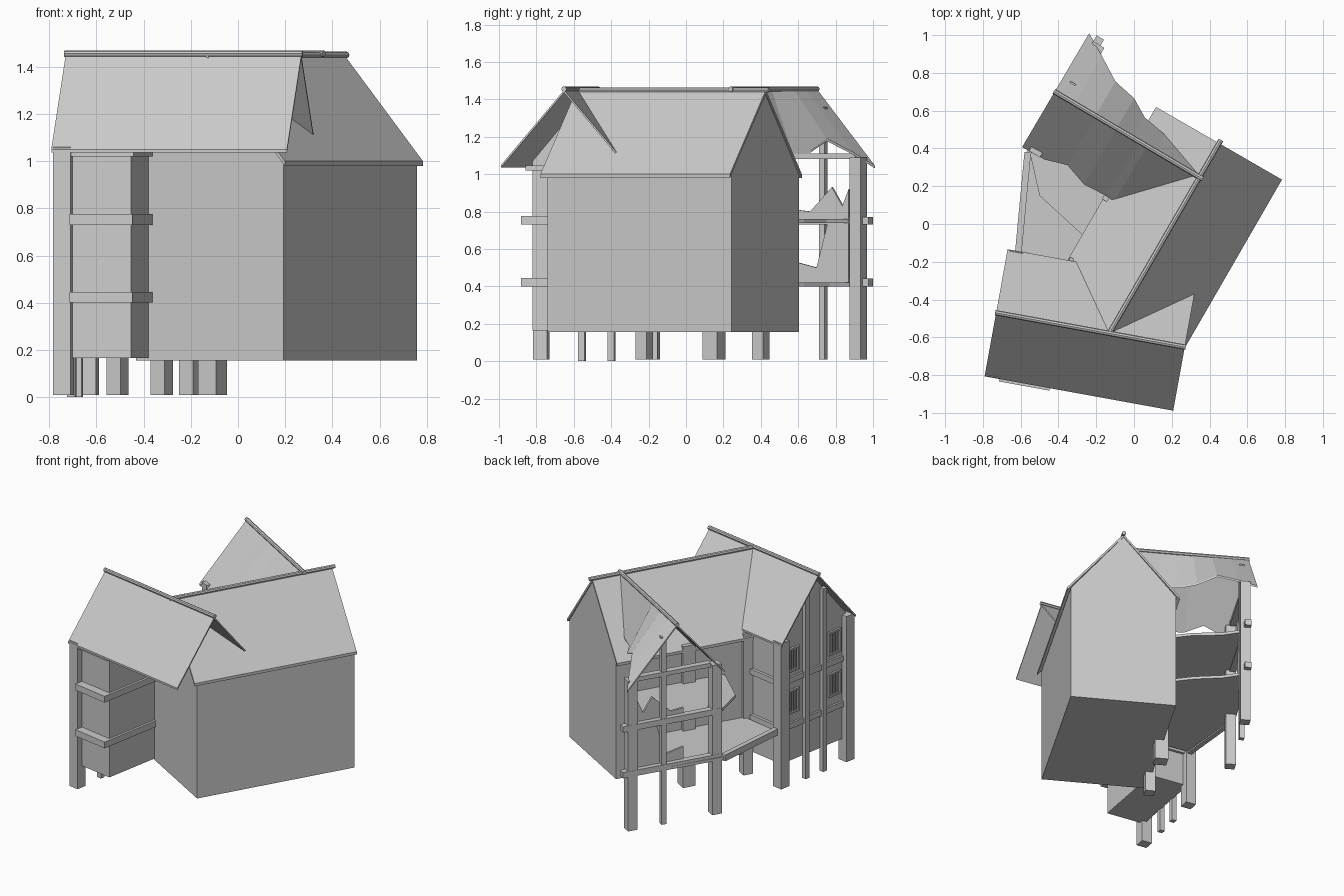
import bpy, bmesh
from math import radians
from mathutils import Matrix, Vector

old = bpy.data.objects.get("Cube")
if old:
    bpy.data.objects.remove(old)

grey = bpy.data.materials.new("plain_grey")
grey.use_nodes = True
COLOUR = (0.6, 0.6, 0.6, 1)
grey.diffuse_color = COLOUR
grey.node_tree.nodes["Principled BSDF"].inputs["Base Color"].default_value = COLOUR


def frame(x, y, degrees):
    return Matrix.Translation((x, y, 0)) @ Matrix.Rotation(radians(degrees), 4, "Z")


# Each building has its own turned frame
WORLD = Matrix.Identity(4)
MAIN = frame(-0.12, -0.56, -30)
FRONT = frame(-0.73, -0.47, -10.3)
BACK = frame(-0.42, 0.70, -30.5)


def finish(name, bm, place):
    bmesh.ops.recalc_face_normals(bm, faces=bm.faces)
    mesh = bpy.data.meshes.new(name)
    bm.to_mesh(mesh)
    bm.free()
    ob = bpy.data.objects.new(name, mesh)
    ob.matrix_world = place
    mesh.materials.append(grey)
    bpy.context.collection.objects.link(ob)
    return ob


def solid(name, place, outline, push):
    """Extrude a flat 3D outline along the push vector."""
    bm = bmesh.new()
    face = bm.faces.new([bm.verts.new(p) for p in outline])
    moved = bmesh.ops.extrude_face_region(bm, geom=[face])["geom"]
    verts = [v for v in moved if isinstance(v, bmesh.types.BMVert)]
    bmesh.ops.translate(bm, verts=verts, vec=Vector(push))
    return finish(name, bm, place)


def box(name, place, u, v, z):
    base = [(u[0], v[0], z[0]), (u[1], v[0], z[0]), (u[1], v[1], z[0]), (u[0], v[1], z[0])]
    return solid(name, place, base, (0, 0, z[1] - z[0]))


def post(name, place, u, v, size, top, bottom=0.01):
    h = size / 2
    return box(name, place, (u - h, u + h), (v - h, v + h), (bottom, top))


def sheet(name, place, ridge, eave, thick=0.014):
    """Roof slope spanning two matching rows of points."""
    bm = bmesh.new()
    top = [bm.verts.new(p) for p in ridge]
    low = [bm.verts.new(p) for p in eave]
    for i in range(len(top) - 1):
        bm.faces.new((top[i], top[i + 1], low[i + 1], low[i]))
    moved = bmesh.ops.extrude_face_region(bm, geom=bm.faces[:])["geom"]
    verts = [v for v in moved if isinstance(v, bmesh.types.BMVert)]
    bmesh.ops.translate(bm, verts=verts, vec=(0, 0, -thick))
    return finish(name, bm, place)


def ridge_cap(name, place, start, end, radius=0.014):
    a, b = Vector(start), Vector(end)
    bm = bmesh.new()
    bmesh.ops.create_cone(bm, cap_ends=True, segments=8, radius1=radius, radius2=radius,
                          depth=(b - a).length)
    turn = (b - a).to_track_quat("Z", "Y").to_matrix().to_4x4()
    bmesh.ops.transform(bm, matrix=Matrix.Translation((a + b) / 2) @ turn, verts=bm.verts)
    return finish(name, bm, place)


# Main block with its gabled walls, roof and ridge
solid("main_walls", MAIN, [(-0.36, 0, 0.155), (0.36, 0, 0.155), (0.36, 0, 1.0),
                           (0, 0, 1.43), (-0.36, 0, 1.0)], (0, 1.135, 0))
for side, label in ((-1, "inner"), (1, "outer")):
    sheet("main_roof_" + label, MAIN, [(0, -0.03, 1.45), (0, 1.14, 1.45)],
          [(side * 0.385, -0.03, 1.0), (side * 0.385, 1.14, 1.0)], 0.02)
ridge_cap("main_ridge", MAIN, (0, -0.03, 1.45), (0, 1.16, 1.45))
for v, size in ((0.19, 0.07), (0.62, 0.09)):
    post("main_post", MAIN, -0.345, v, size, 1.03)

# Front wing body, roof and ridge
solid("front_wing_walls", FRONT, [(0.05, -0.295, 0.165), (0.05, 0.295, 0.165), (0.05, 0.295, 1.07),
                                  (0.05, 0, 1.42), (0.05, -0.295, 1.07)], (0.285, 0, 0))
for side, label in ((-1, "front"), (1, "rear")):
    sheet("front_wing_roof_" + label, FRONT, [(0, 0, 1.45), (1.015, 0, 1.45)],
          [(0, side * 0.342, 1.05), (1.015, side * 0.342, 1.05)])
ridge_cap("front_wing_ridge", FRONT, (-0.005, 0, 1.455), (1.02, 0, 1.455))

# Front wing frame: corner posts, gable studs, bands
for v in (-0.3, 0.3):
    post("front_wing_post", FRONT, 0.045, v, 0.075, 1.06)
for v in (-0.08, 0.08):
    post("front_wing_stud", FRONT, 0.04, v, 0.035, 1.32, 0.0)
for z in (0.4, 0.73):
    box("front_wing_band", FRONT, (0.08, 0.352), (-0.355, 0.29), (z, z + 0.045))
    box("gable_band", FRONT, (0.036, 0.06), (-0.3, 0.3), (z, z + 0.04))
    box("link_beam", FRONT, (0.05, 0.42), (0.28, 0.315), (z, z + 0.04))
box("front_wing_top_band", FRONT, (0.08, 0.352), (-0.33, 0.29), (1.02, 1.045))

# Barred windows on the front wing gable
for v in (-0.19, 0.19):
    for z in (0.59, 0.89):
        for side in (-1, 1):
            box("window_jamb", FRONT, (0.036, 0.06), sorted((v + side * 0.042, v + side * 0.054)),
                (z - 0.085, z + 0.085))
            box("window_rail", FRONT, (0.036, 0.06), (v - 0.054, v + 0.054),
                sorted((z + side * 0.073, z + side * 0.085)))
        for k in (-1, 0, 1):
            post("window_bar", FRONT, 0.046, v + k * 0.022, 0.008, z + 0.08, z - 0.08)

# Ruined back wing: sagging roof slopes and ridge
eave_out = [(0, 0.36, 1.045), (0.12, 0.29, 1.12), (0.25, 0.21, 1.19), (0.38, 0.184, 1.13),
            (0.48, 0.125, 1.13), (0.62, 0.1, 1.13), (0.9, 0.02, 1.40)]
eave_in = [(0, -0.34, 1.06), (0.137, -0.336, 1.06), (0.255, -0.30, 1.1), (0.383, -0.344, 1.06),
           (0.517, -0.336, 1.05), (0.567, -0.34, 1.05), (0.9, -0.02, 1.40)]
for label, eave in (("outer", eave_out), ("inner", eave_in)):
    sheet("back_wing_roof_" + label, BACK, [(p[0], 0, 1.455) for p in eave], eave)
ridge_cap("back_wing_ridge", BACK, (-0.005, 0, 1.455), (0.91, 0, 1.455))

# Back wing frame
for v in (-0.305, 0.3):
    post("back_wing_post", BACK, 0.075, v, 0.068, 1.09)
post("back_wing_stud", BACK, 0.06, 0.075, 0.033, 1.36)
for z, height in ((0.4, 0.042), (0.73, 0.042), (1.08, 0.03)):
    reach = 0.37 if z < 1 else 0.29
    box("back_wing_beam", BACK, (0.04, 0.085), (-reach + 0.03, reach), (z, z + height))

# Broken floors joining the wings
lower = [(-0.24, 0.92), (-0.14, 0.77), (0, 0.63), (0.1, 0.5), (-0.33, -0.2), (-0.625, -0.14), (-0.57, 0.38)]
upper = [(-0.24, 0.90), (-0.14, 0.75), (0, 0.63), (0.1, 0.5), (-0.26, -0.07), (-0.5, 0.15), (-0.55, 0.37)]
for label, outline, z in (("lower", lower, 0.4), ("upper", upper, 0.74)):
    solid(label + "_floor", WORLD, [(x, y, z) for x, y in outline], (0, 0, 0.02))
solid("courtyard_beam", WORLD, [(-0.63, -0.15, 0.39), (-0.595, -0.15, 0.39),
                                (-0.545, 0.38, 0.39), (-0.58, 0.38, 0.39)], (0, 0, 0.045))

# Jagged remains of the back gable wall
remains = {
    "lower_wall_remains": [(-0.08, 0.42), (0.25, 0.42), (0.25, 0.74), (0.12, 0.74), (0.05, 0.5), (-0.08, 0.53)],
    "upper_wall_remains": [(-0.08, 0.75), (0.25, 0.75), (0.25, 0.92), (0.21, 0.83), (0.145, 0.93),
                           (0.01, 0.8), (-0.08, 0.81)],
}
for name, outline in remains.items():
    solid(name, BACK, [(0.075, v, z) for v, z in outline], (0.015, 0, 0))
